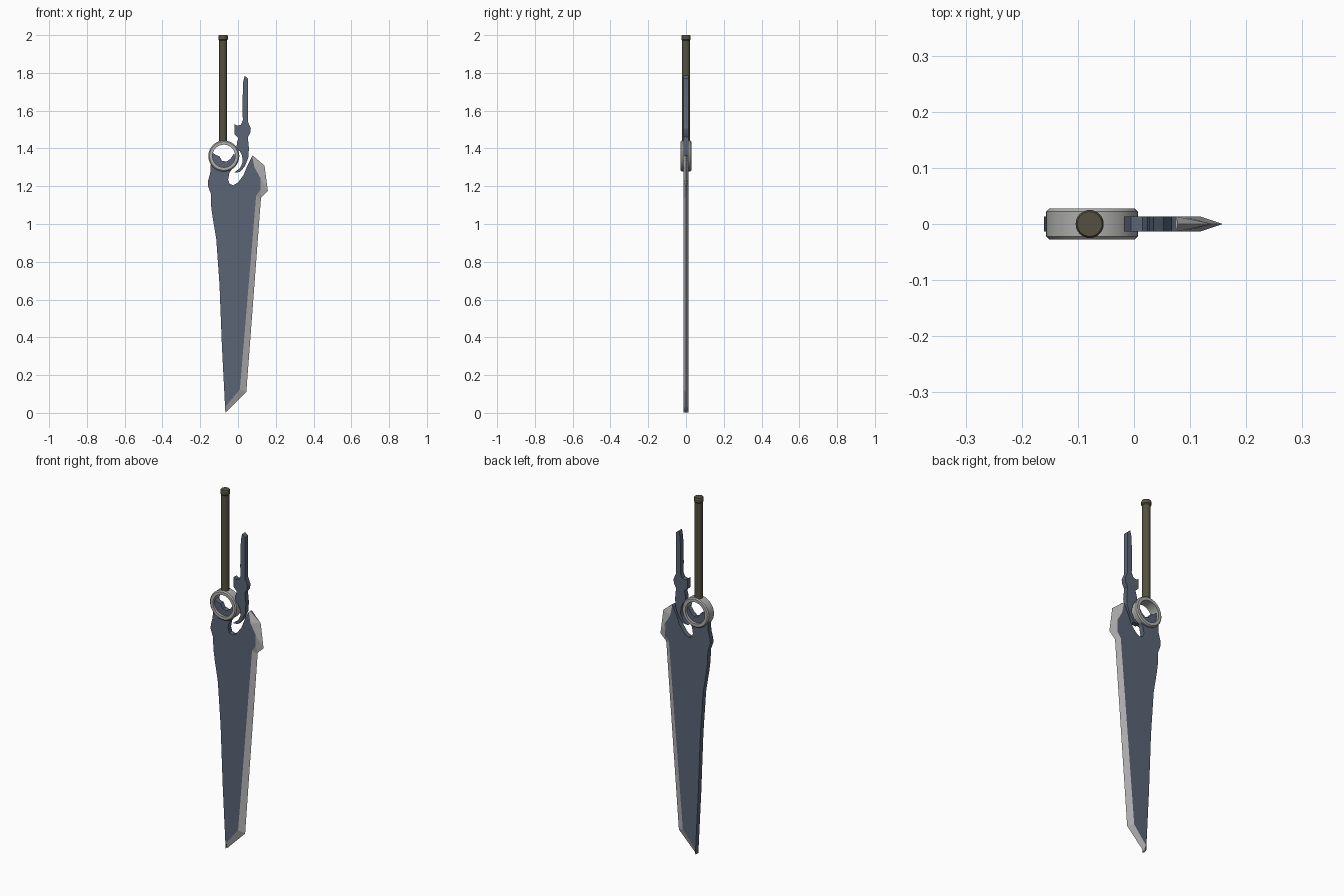
import bpy, bmesh, math
from mathutils import Matrix, Vector

if "Cube" in bpy.data.objects:
    bpy.data.objects.remove(bpy.data.objects["Cube"])


def mat(name, c):
    m = bpy.data.materials.new(name)
    m.diffuse_color = (*c, 1)
    m.use_nodes = True
    m.node_tree.nodes["Principled BSDF"].inputs["Base Color"].default_value = m.diffuse_color
    return m


SLATE = mat("slate blue", (0.105, 0.13, 0.18))
STEEL = mat("bright steel", (0.48, 0.47, 0.47))
RING = mat("ring grey", (0.42, 0.42, 0.41))
GRIP = mat("olive grip", (0.09, 0.083, 0.052))
T = 0.0135  # half thickness of the blade


def finish(name, bm, m, smooth=True):
    bmesh.ops.recalc_face_normals(bm, faces=bm.faces)
    me = bpy.data.meshes.new(name)
    bm.to_mesh(me)
    bm.free()
    me.materials.append(m)
    ob = bpy.data.objects.new(name, me)
    bpy.context.collection.objects.link(ob)
    if smooth:
        bpy.context.view_layer.objects.active = ob
        bpy.ops.object.select_all(action='DESELECT')
        ob.select_set(True)
        bpy.ops.object.shade_smooth_by_angle(angle=math.radians(30))
    return ob


def plate(name, pts, m):
    """Flat x/z outline extruded through the thickness."""
    bm = bmesh.new()
    f = bm.faces.new([bm.verts.new((x, -T, z)) for x, z in pts])
    r = bmesh.ops.extrude_face_region(bm, geom=[f])
    bmesh.ops.translate(bm, vec=(0, 2 * T, 0),
                        verts=[v for v in r["geom"] if isinstance(v, bmesh.types.BMVert)])
    return finish(name, bm, m)


def lathe(name, prof, m, mx, n=32, closed=False):
    """Revolve (radius, height) points round local z, then place with mx."""
    bm = bmesh.new()
    rows = [[bm.verts.new(mx @ Vector((r * math.cos(a), r * math.sin(a), h)))
             for a in (2 * math.pi * i / n for i in range(n))] for r, h in prof]
    if closed:
        rows.append(rows[0])
    for a, b in zip(rows, rows[1:]):
        for i in range(n):
            j = (i + 1) % n
            bm.faces.new((a[i], a[j], b[j], b[i]))
    if not closed:
        bm.faces.new(rows[0])
        bm.faces.new(rows[-1])
    return finish(name, bm, m)


# border between dark body and sharpened edge, top to tip, and the cutting edge
inner = [(0.075, 1.36), (0.087, 1.30), (0.118, 1.245), (0.118, 1.18), (0.096, 1.15),
         (0.01, 0.125), (-0.065, 0.035)]
outer = [(0.078, 1.362), (0.14, 1.31), (0.158, 1.175), (0.122, 1.14), (0.121, 1.13),
         (0.044, 0.11), (-0.066, 0.0)]

# blade body: spine up from the tip, root inside the ring, hook curve back to the top
spine = [(-0.067, 0.003), (-0.085, 0.35), (-0.098, 0.68), (-0.115, 0.92), (-0.135, 1.04),
         (-0.143, 1.10), (-0.144, 1.16), (-0.160, 1.205), (-0.158, 1.23), (-0.147, 1.27),
         (-0.145, 1.31), (-0.135, 1.38), (-0.118, 1.365), (-0.10, 1.36), (-0.085, 1.335),
         (-0.06, 1.33), (-0.04, 1.345), (-0.02, 1.375), (-0.01, 1.33), (-0.03, 1.295),
         (-0.046, 1.27), (-0.052, 1.235), (-0.045, 1.212), (-0.025, 1.205), (0.0, 1.22),
         (0.03, 1.26), (0.05, 1.31)]
plate("blade_body", spine + inner, SLATE)

# sharpened edge: wedge from full thickness to a line
bm = bmesh.new()
out = [bm.verts.new((x, 0, z)) for x, z in outer]
sides = [[bm.verts.new((x, y, z)) for x, z in inner] for y in (-T, T)]
for s in sides:
    for i in range(len(out) - 1):
        bm.faces.new((s[i], s[i + 1], out[i + 1], out[i]))
for i in (0, -1):
    bm.faces.new((sides[0][i], sides[1][i], out[i]))
finish("cutting_edge", bm, STEEL, False)

# guard spike beside the handle
plate("guard_spike", [
    (0.035, 1.785), (0.053, 1.77), (0.053, 1.54), (0.068, 1.505), (0.064, 1.48), (0.052, 1.46),
    (0.058, 1.40), (0.054, 1.35), (0.036, 1.305), (0.01, 1.275), (-0.022, 1.272),
    (0.01, 1.295), (0.024, 1.325), (0.022, 1.36), (0.01, 1.385), (-0.008, 1.395),
    (-0.006, 1.43), (0.002, 1.455), (-0.018, 1.475), (-0.018, 1.53), (-0.005, 1.52),
    (0.015, 1.525), (0.026, 1.55), (0.023, 1.60), (0.025, 1.68), (0.027, 1.75)], SLATE)

# ring
lathe("ring", [(0.060, -0.028), (0.076, -0.028), (0.082, -0.022), (0.082, 0.022),
               (0.076, 0.028), (0.060, 0.028)], RING,
      Matrix.Translation((-0.075, 0, 1.36)) @ Matrix.Rotation(math.pi / 2, 4, 'X'), 40, True)

# handle and pommel
at = Matrix.Translation((-0.079, 0, 0))
lathe("handle", [(0.021, 1.43), (0.021, 1.98)], GRIP, at)
lathe("pommel", [(0.021, 1.972), (0.025, 1.977), (0.025, 1.995), (0.022, 2.0)], GRIP, at)
